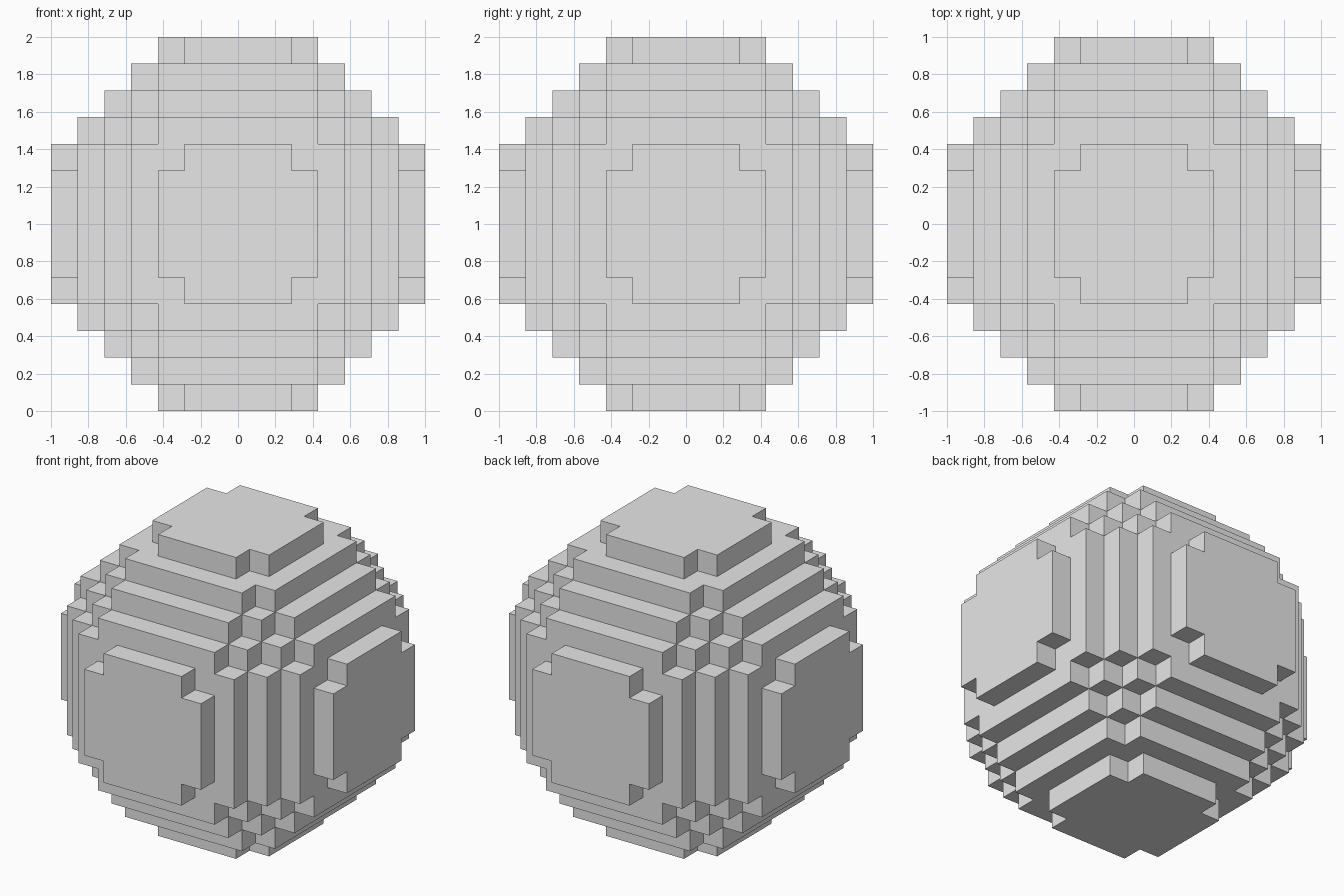
import bpy
import bmesh
import math
from itertools import product
from mathutils import Vector

cube = bpy.data.objects.get("Cube")
if cube:
    bpy.data.objects.remove(cube, do_unlink=True)

HALF = 7              # blocks from the centre to each side
SIZE = 1 / HALF       # edge of one block


def filled(cell):
    """Rule for the stepped ball, the same in all eight octants."""
    ring = sorted(c if c >= 0 else -c - 1 for c in cell)
    if ring[2] >= HALF:
        return False
    if ring[2] == HALF - 1 and ring[:2] == [2, 2]:   # notched cap corners
        return False
    return sum(max(r, 2) for r in ring) <= 10


# Outer faces of the stepped ball
bm = bmesh.new()
for cell in product(range(-HALF, HALF), repeat=3):
    if not filled(cell):
        continue
    centre = Vector([c + 0.5 for c in cell])
    for axis, side in product(range(3), (-1, 1)):
        neighbour = list(cell)
        neighbour[axis] += side
        if filled(neighbour):
            continue
        out, u = Vector(), Vector()
        out[axis] = side / 2
        u[(axis + 1) % 3] = 0.5
        v = out.cross(u) * 2
        corners = (-u - v, u - v, u + v, -u + v)
        bm.faces.new([bm.verts.new((centre + out + k) * SIZE + Vector((0, 0, 1)))
                      for k in corners])

# Join the squares into large flat faces
bmesh.ops.remove_doubles(bm, verts=bm.verts, dist=SIZE / 100)
bmesh.ops.dissolve_limit(bm, angle_limit=math.radians(1),
                         verts=bm.verts, edges=bm.edges)

mesh = bpy.data.meshes.new("stepped_ball")
bm.to_mesh(mesh)
bm.free()
ball = bpy.data.objects.new("stepped_ball", mesh)
bpy.context.collection.objects.link(ball)

# Plain grey
grey = bpy.data.materials.new("light_grey")
grey.use_nodes = True
colour = (0.8, 0.8, 0.8, 1)
grey.diffuse_color = colour
grey.node_tree.nodes["Principled BSDF"].inputs["Base Color"].default_value = colour
mesh.materials.append(grey)
